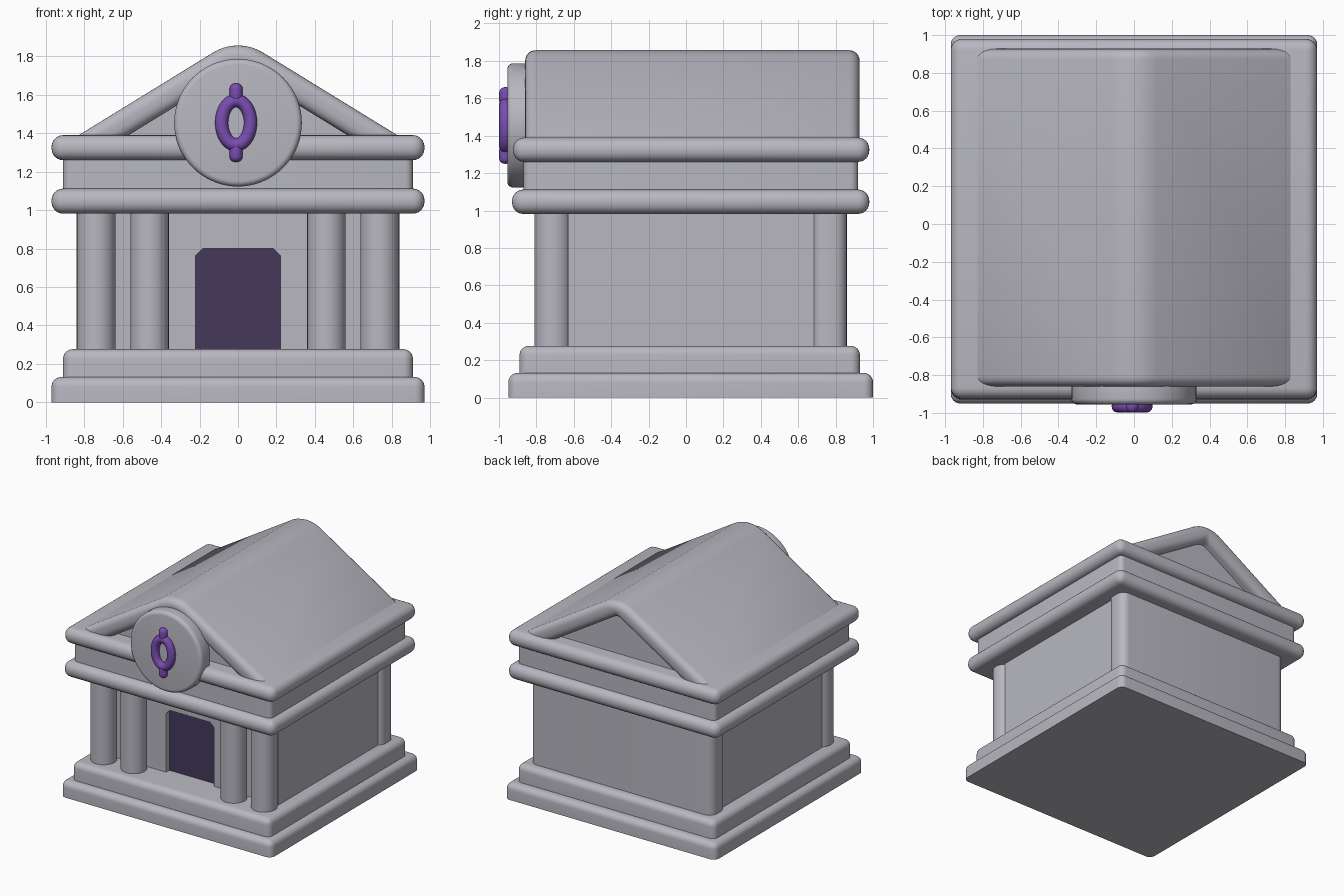
import bpy, bmesh, math
from mathutils import Matrix, Vector

if "Cube" in bpy.data.objects:
    bpy.data.objects.remove(bpy.data.objects["Cube"])


def material(name, rgb):
    m = bpy.data.materials.new(name)
    m.diffuse_color = (*rgb, 1)
    m.use_nodes = True
    m.node_tree.nodes["Principled BSDF"].inputs["Base Color"].default_value = m.diffuse_color
    return m


STONE = material("pale_grey_stone", (0.48, 0.475, 0.53))
PURPLE = material("purple", (0.19, 0.075, 0.44))
DARK = material("dark_violet", (0.058, 0.04, 0.105))


def finish(bm, name, mat):
    bmesh.ops.recalc_face_normals(bm, faces=bm.faces)
    me = bpy.data.meshes.new(name)
    bm.to_mesh(me)
    bm.free()
    ob = bpy.data.objects.new(name, me)
    bpy.context.collection.objects.link(ob)
    me.materials.append(mat)
    bpy.ops.object.select_all(action='DESELECT')
    ob.select_set(True)
    bpy.context.view_layer.objects.active = ob
    bpy.ops.object.shade_smooth_by_angle(angle=math.radians(35))
    return ob


def round_edges(bm, edges, r, seg=6):
    bmesh.ops.bevel(bm, geom=list(edges), offset=r, offset_type='OFFSET',
                    segments=seg, profile=0.5, affect='EDGES', clamp_overlap=False)


def block(name, x, y0, y1, z0, z1, r=0.0, keep="all", mat=STONE):
    """Box symmetric in x; keep picks which edges are rounded."""
    bm = bmesh.new()
    bmesh.ops.create_cube(bm, size=1)
    for v in bm.verts:
        v.co = Vector((v.co.x * 2 * x, (y0 + y1) / 2 + v.co.y * (y1 - y0),
                       (z0 + z1) / 2 + v.co.z * (z1 - z0)))
    if r:
        edges = []
        for e in bm.edges:
            a, b = (v.co.z for v in e.verts)
            upright = abs(a - b) > 1e-4
            top = max(a, b) > z1 - 1e-4
            if keep == "all" or upright or (keep == "top" and top):
                edges.append(e)
        round_edges(bm, edges, r)
    return finish(bm, name, mat)


def prism(name, pts, y0, y1, r=0.0, mat=STONE):
    """Extrude an (x, z) outline along y, optionally rounding sharp edges."""
    bm = bmesh.new()
    f = bm.faces.new([bm.verts.new((x, y0, z)) for x, z in pts])
    ext = bmesh.ops.extrude_face_region(bm, geom=[f])["geom"]
    for v in ext:
        if isinstance(v, bmesh.types.BMVert):
            v.co.y = y1
    bmesh.ops.recalc_face_normals(bm, faces=bm.faces)
    if r:
        round_edges(bm, [e for e in bm.edges
                         if e.calc_face_angle(0) > math.radians(30)], r)
    return finish(bm, name, mat)


def cylinder(name, r, depth, matrix, bevel=0.0, sides=40, mat=STONE):
    bm = bmesh.new()
    bmesh.ops.create_cone(bm, cap_ends=True, segments=sides, radius1=r,
                          radius2=r, depth=depth)
    if bevel:
        round_edges(bm, [e for e in bm.edges
                         if e.calc_face_angle(0) > math.radians(60)], bevel, 5)
    bm.transform(matrix)
    return finish(bm, name, mat)


# stepped base
block("base_step_lower", 0.97, -0.95, 1.0, 0, 0.132, 0.05, "top")
block("base_step_upper", 0.91, -0.89, 0.93, 0.12, 0.277, 0.05, "top")

# walls, front wall with doorway, wider back wall
block("wall_core", 0.81, -0.58, 0.75, 0.26, 1.0)
half = [(0.185, 0.80), (0.22, 0.765), (0.22, 0.26), (0.81, 0.26), (0.81, 1.0)]
prism("front_wall", half + [(-x, z) for x, z in reversed(half)], -0.63, -0.575)
block("back_wall", 0.84, 0.67, 0.86, 0.26, 1.0, 0.07, "upright")
block("door", 0.22, -0.588, -0.579, 0.27, 0.80, mat=DARK)

# front columns
for side in (-1, 1):
    for label, x in (("outer", 0.737), ("inner", 0.46)):
        where = "left" if side < 0 else "right"
        cylinder(f"column_{label}_{where}", 0.10, 0.76,
                 Matrix.Translation((side * x, -0.71, 0.64)))

# entablature: two rounded mouldings with a band between
block("moulding_lower", 0.97, -0.93, 0.98, 0.982, 1.112, 0.06)
block("entablature_band", 0.91, -0.87, 0.92, 1.08, 1.29, 0.04, "upright")
block("moulding_upper", 0.97, -0.925, 0.98, 1.26, 1.39, 0.06)

# gable roof with rounded rim and ridge, recessed pediment inside
outer = [(0.927, 1.33), (0.12, 1.826), (0.08, 1.844), (0.04, 1.854)]
roof = ([(0.667, 1.33)] + outer + [(0, 1.857)]
        + [(-x, z) for x, z in reversed(outer)] + [(-0.667, 1.33), (0, 1.74)])
prism("roof", roof, -0.86, 0.928, 0.055)
prism("pediment", [(-0.75, 1.33), (0.75, 1.33), (0, 1.79)], -0.77, 0.835)

# round medallion on the gable
cylinder("medallion", 0.332, 0.135,
         Matrix.Translation((0, -0.8875, 1.455)) @ Matrix.Rotation(math.pi / 2, 4, 'X'),
         0.03, 72)


# abstract emblem: oval ring with a rounded knob above and below
def tube(name, ring, r, sides=12):
    bm = bmesh.new()
    n = len(ring)
    rows = []
    for i, p in enumerate(ring):
        t = (ring[(i + 1) % n] - ring[i - 1]).normalized()
        out = t.cross(Vector((0, 1, 0)))
        rows.append([bm.verts.new(p + r * (math.cos(a) * out + Vector((0, math.sin(a), 0))))
                     for a in (2 * math.pi * k / sides for k in range(sides))])
    for i in range(n):
        for k in range(sides):
            j, m = (i + 1) % n, (k + 1) % sides
            bm.faces.new((rows[i][k], rows[j][k], rows[j][m], rows[i][m]))
    return finish(bm, name, PURPLE)


steps = [2 * math.pi * i / 48 for i in range(48)]
tube("emblem_ring", [Vector((-0.01 + 0.075 * math.cos(a), -0.965,
                             1.455 + 0.115 * math.sin(a))) for a in steps], 0.034)
for label, z in (("top", 1.61), ("bottom", 1.30)):
    cylinder(f"emblem_knob_{label}", 0.034, 0.10,
             Matrix.Translation((-0.01, -0.965, z)), 0.030, 20, PURPLE)
